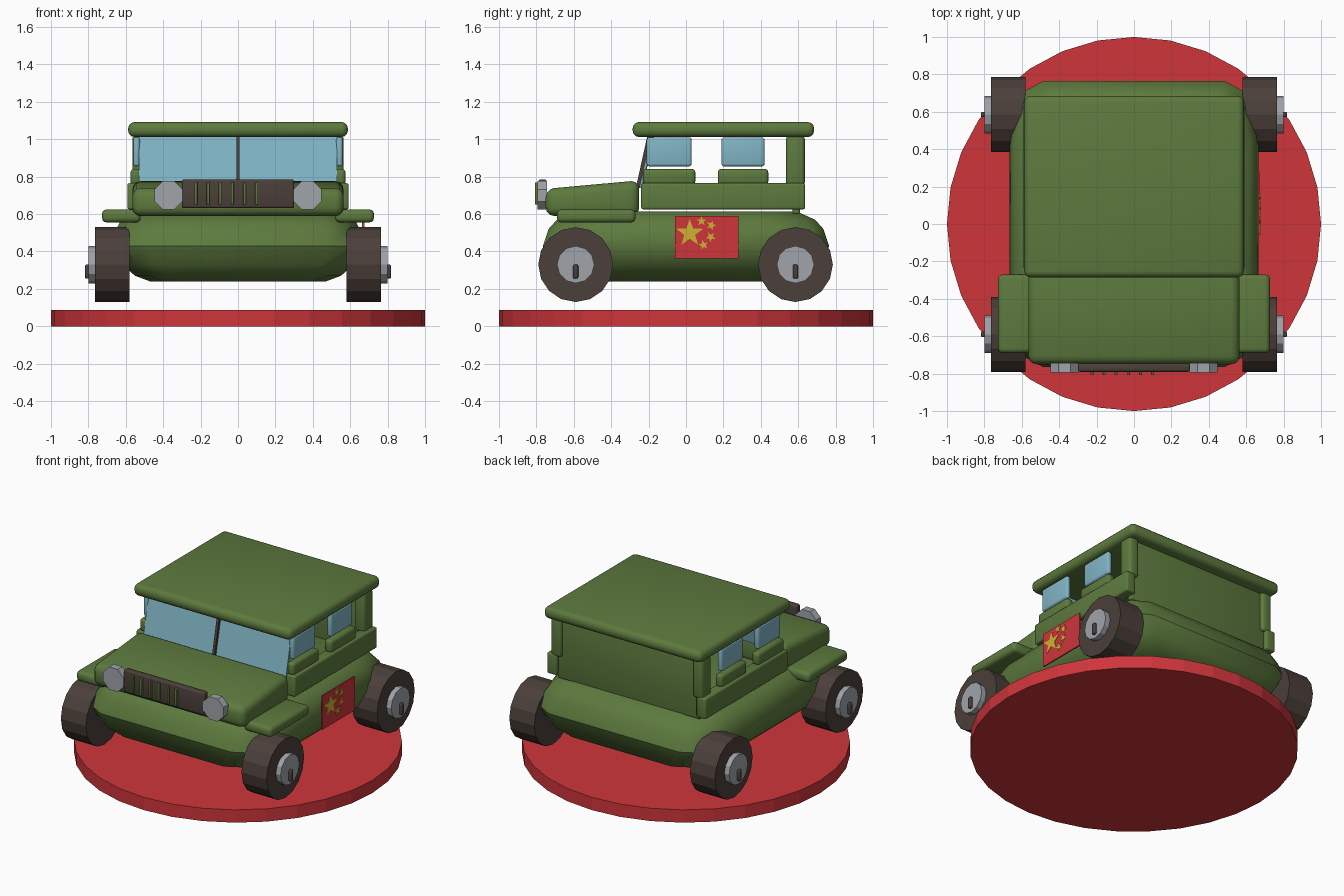
import bpy, bmesh, math
from mathutils import Matrix, Vector

old = bpy.data.objects.get("Cube")
if old:
    bpy.data.objects.remove(old, do_unlink=True)


def material(name, r, g, b):
    m = bpy.data.materials.new(name)
    m.use_nodes = True
    m.diffuse_color = (r, g, b, 1)
    bsdf = next(n for n in m.node_tree.nodes if n.type == 'BSDF_PRINCIPLED')
    bsdf.inputs["Base Color"].default_value = (r, g, b, 1)
    return m


GREEN = material("army green", 0.11, 0.195, 0.048)
RED = material("red", 0.62, 0.036, 0.044)
DARK = material("dark brown", 0.07, 0.05, 0.042)
GREY = material("metal grey", 0.35, 0.37, 0.40)
BLUE = material("window blue", 0.22, 0.46, 0.56)
YELLOW = material("star yellow", 0.62, 0.45, 0.03)


def finish(name, bm, mat, smooth=None):
    bmesh.ops.recalc_face_normals(bm, faces=bm.faces)
    me = bpy.data.meshes.new(name)
    bm.to_mesh(me)
    bm.free()
    me.materials.append(mat)
    ob = bpy.data.objects.new(name, me)
    bpy.context.collection.objects.link(ob)
    if smooth:
        bpy.ops.object.select_all(action='DESELECT')
        ob.select_set(True)
        bpy.context.view_layer.objects.active = ob
        bpy.ops.object.shade_smooth_by_angle(angle=math.radians(smooth))
    return ob


def box(name, xs, ys, zs, mat, bevel=0.0, shape=None):
    """Rounded box between the given ranges; shape moves its corners first."""
    bm = bmesh.new()
    bmesh.ops.create_cube(bm, size=1)
    for v in bm.verts:
        v.co = Vector([r[0] if c < 0 else r[1] for c, r in zip(v.co, (xs, ys, zs))])
        if shape:
            shape(v.co)
    if bevel:
        bmesh.ops.bevel(bm, geom=bm.edges[:], offset=bevel, segments=3,
                        profile=0.5, affect='EDGES', clamp_overlap=True)
    return finish(name, bm, mat, 35 if bevel else None)


def pair(name, xs, *args, **kw):
    box("left_" + name, xs, *args, **kw)
    box("right_" + name, (-xs[1], -xs[0]), *args, **kw)


def cylinder(name, centre, radius, depth, sides, axis, mat, turn=0.0):
    bm = bmesh.new()
    rot = {'X': Matrix.Rotation(math.pi / 2, 4, 'Y'),
           'Y': Matrix.Rotation(math.pi / 2, 4, 'X'), 'Z': Matrix()}[axis]
    bmesh.ops.create_cone(bm, cap_ends=True, segments=sides, radius1=radius,
                          radius2=radius, depth=depth,
                          matrix=Matrix.Translation(centre) @ rot @ Matrix.Rotation(turn, 4, 'Z'))
    return finish(name, bm, mat)


# Round stand
cylinder("stand", (0, 0, 0.043), 1.0, 0.086, 32, 'Z', RED)

# Lower hull lofted from rings with cut corners: height, half width, half length
bm = bmesh.new()
rings = []
for z, sx, sy in ((0.24, 0.47, 0.62), (0.27, 0.55, 0.68), (0.33, 0.62, 0.735),
                  (0.43, 0.665, 0.765), (0.52, 0.65, 0.735),
                  (0.57, 0.625, 0.69), (0.615, 0.57, 0.59)):
    quarter = [(sx, sy - 0.27), (sx - 0.07, sy - 0.06), (sx - 0.18, sy)]
    outline = quarter + [(-x, y) for x, y in reversed(quarter)]
    outline += [(-x, -y) for x, y in outline]
    rings.append([bm.verts.new((x, y, z)) for x, y in outline])
for lo, hi in zip(rings, rings[1:]):
    for i in range(len(lo)):
        j = (i + 1) % len(lo)
        bm.faces.new((lo[i], lo[j], hi[j], hi[i]))
bm.faces.new(rings[0])
bm.faces.new(rings[-1])
finish("lower_hull", bm, GREEN, 35)


# Bonnet, rising toward the windscreen
def bonnet_slope(co):
    if co.z > 0.7 and co.y < -0.5:
        co.z -= 0.045


box("bonnet", (-0.565, 0.565), (-0.75, -0.25), (0.59, 0.78), GREEN, 0.045, bonnet_slope)
pair("fender", (0.52, 0.727), (-0.69, -0.27), (0.555, 0.625), GREEN, 0.025)

# Cabin sides, low sills, pillars and roof
pair("cabin_wall", (0.52, 0.592), (-0.24, 0.637), (0.625, 0.765), GREEN, 0.012)
pair("rear_pillar", (0.49, 0.565), (0.535, 0.635), (0.75, 1.02), GREEN, 0.02)
for place, y0, y1 in (("front", -0.23, 0.05), ("rear", 0.17, 0.44)):
    pair(place + "_door_sill", (0.52, 0.575), (y0, y1), (0.755, 0.842), GREEN, 0.02)
    pair(place + "_side_window", (0.525, 0.56), (y0 + 0.02, y1 - 0.02), (0.855, 1.01), BLUE, 0.014)
box("rear_panel", (-0.53, 0.53), (0.57, 0.61), (0.6, 1.02), GREEN, 0.01)
box("roof", (-0.587, 0.587), (-0.285, 0.685), (1.012, 1.092), GREEN, 0.033)


# Leaning windscreen halves with a dark centre bar
def lean(co):
    co.y += (co.z - 0.74) * 0.22


pair("windscreen", (0.005, 0.53), (-0.25, -0.235), (0.74, 1.02), BLUE, shape=lean)
box("windscreen_bar", (-0.009, 0.009), (-0.268, -0.232), (0.74, 1.02), DARK, shape=lean)

# Grille with raised bars, and headlights
box("grille", (-0.3, 0.3), (-0.79, -0.745), (0.632, 0.785), DARK, 0.012)
for i in range(6):
    x = -0.225 + 0.065 * i
    box(f"grille_bar_{i + 1}", (x - 0.008, x + 0.008), (-0.808, -0.785), (0.65, 0.77), GREEN, 0.004)
for side, s in (("left", 1), ("right", -1)):
    cylinder(side + "_headlight", (s * 0.372, -0.768, 0.7), 0.082, 0.05, 8, 'Y', GREY, math.pi / 8)

# Wheels with hubs and small dark knobs
for side, s in (("left", 1), ("right", -1)):
    for place, y in (("front", -0.59), ("rear", 0.585)):
        name = f"{place}_{side}"
        cylinder(name + "_tyre", (s * 0.672, y, 0.33), 0.2, 0.186, 16, 'X', DARK)
        cylinder(name + "_hub", (s * 0.77, y, 0.33), 0.1, 0.06, 12, 'X', GREY)
        knob = sorted((s * 0.79, s * 0.818))
        box(name + "_knob", knob, (y - 0.014, y + 0.014), (0.255, 0.33), DARK, 0.008)

# Painted side panel with stars
box("side_banner", (0.664, 0.672), (-0.06, 0.282), (0.362, 0.59), RED)


def star(name, y, z, radius, turn):
    bm = bmesh.new()
    verts = []
    for i in range(10):
        r = radius if i % 2 == 0 else radius * 0.4
        a = turn + i * math.pi / 5
        verts.append(bm.verts.new((0.672, y + r * math.sin(a), z + r * math.cos(a))))
    face = bm.faces.new(verts)
    out = bmesh.ops.extrude_face_region(bm, geom=[face])
    for v in out["geom"]:
        if isinstance(v, bmesh.types.BMVert):
            v.co.x += 0.003
    finish(name, bm, YELLOW)


star("large_star", 0.02, 0.498, 0.076, 0.0)
for i, (y, z) in enumerate(((0.083, 0.563), (0.135, 0.54), (0.132, 0.478), (0.093, 0.435))):
    star(f"small_star_{i + 1}", y, z, 0.028, 0.35 * i)
